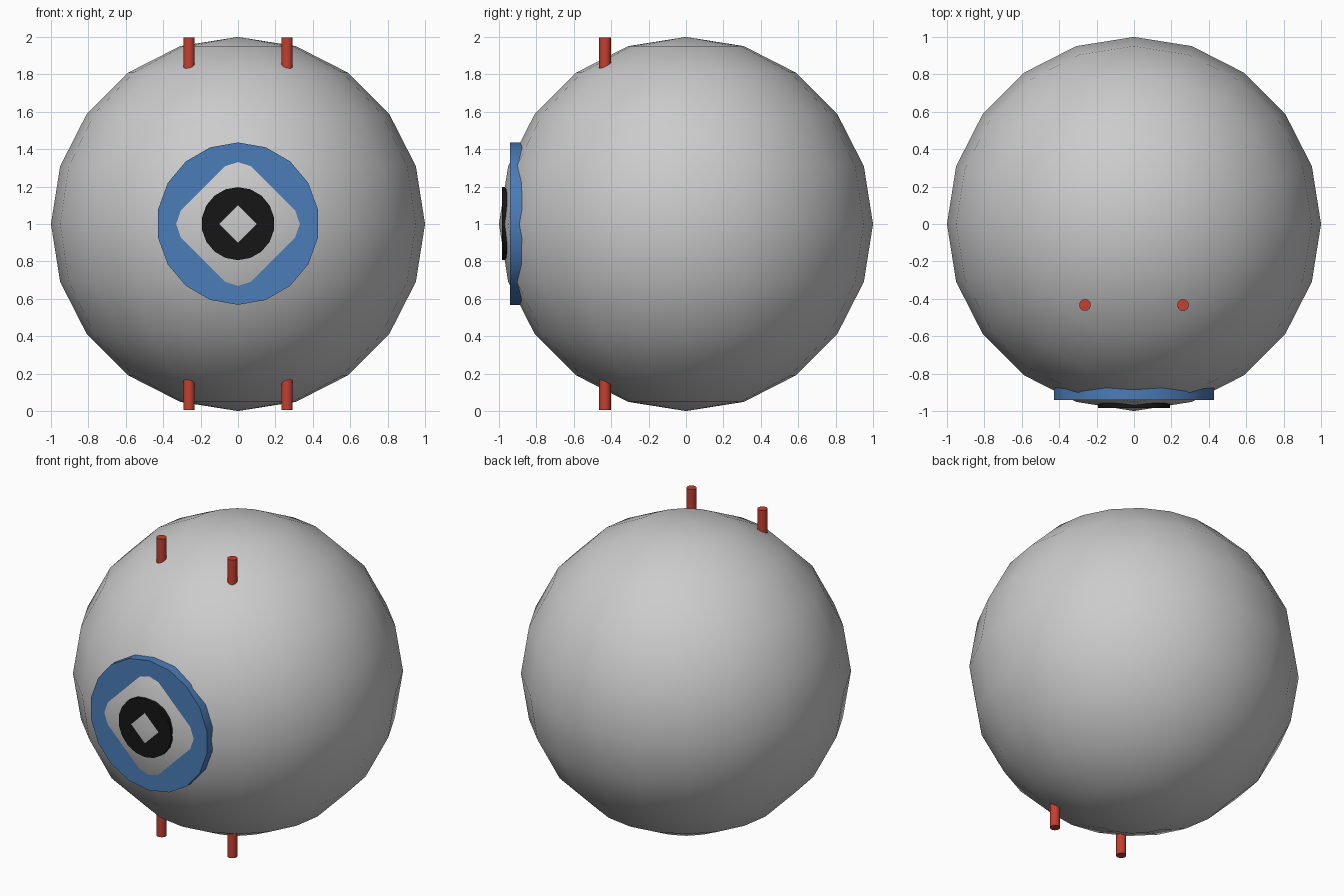
import bpy
from math import radians

if "Cube" in bpy.data.objects:
    bpy.data.objects.remove(bpy.data.objects["Cube"])


def finish(name, color=None):
    ob = bpy.context.object
    ob.name = name
    bpy.ops.object.shade_smooth_by_angle(angle=radians(30))
    if color:
        mat = bpy.data.materials.get(color[0]) or bpy.data.materials.new(color[0])
        mat.diffuse_color = color[1]
        mat.use_nodes = True
        mat.node_tree.nodes["Principled BSDF"].inputs["Base Color"].default_value = mat.diffuse_color
        ob.data.materials.append(mat)
    return ob


def cylinder(name, radius, depth, loc, rot, color):
    bpy.ops.mesh.primitive_cylinder_add(vertices=18, radius=radius, depth=depth,
                                        location=loc, rotation=rot)
    return finish(name, color)


BLUE = ("blue", (0.07, 0.2, 0.48, 1))
BLACK = ("black", (0.008, 0.008, 0.008, 1))
RED = ("red", (0.55, 0.05, 0.03, 1))

# Ball body
bpy.ops.mesh.primitive_uv_sphere_add(segments=20, ring_count=10, radius=1, location=(0, 0, 1))
finish("ball")

# Iris and pupil discs, with the ball poking through their centres
FACING = (radians(90), 0, 0)
for name, radius, front, depth, color in (("iris", 0.434, -0.94, 0.08, BLUE),
                                          ("pupil", 0.195, -0.984, 0.04, BLACK)):
    cylinder(name, radius, depth, (0, front + depth / 2, 1.002), FACING, color)

# Pins running vertically through the ball, showing at top and bottom
for side, x in (("left", -0.262), ("right", 0.262)):
    cylinder("pin_" + side, 0.031, 1.992, (x, -0.433, 1.001), (0, 0, 0), RED)
